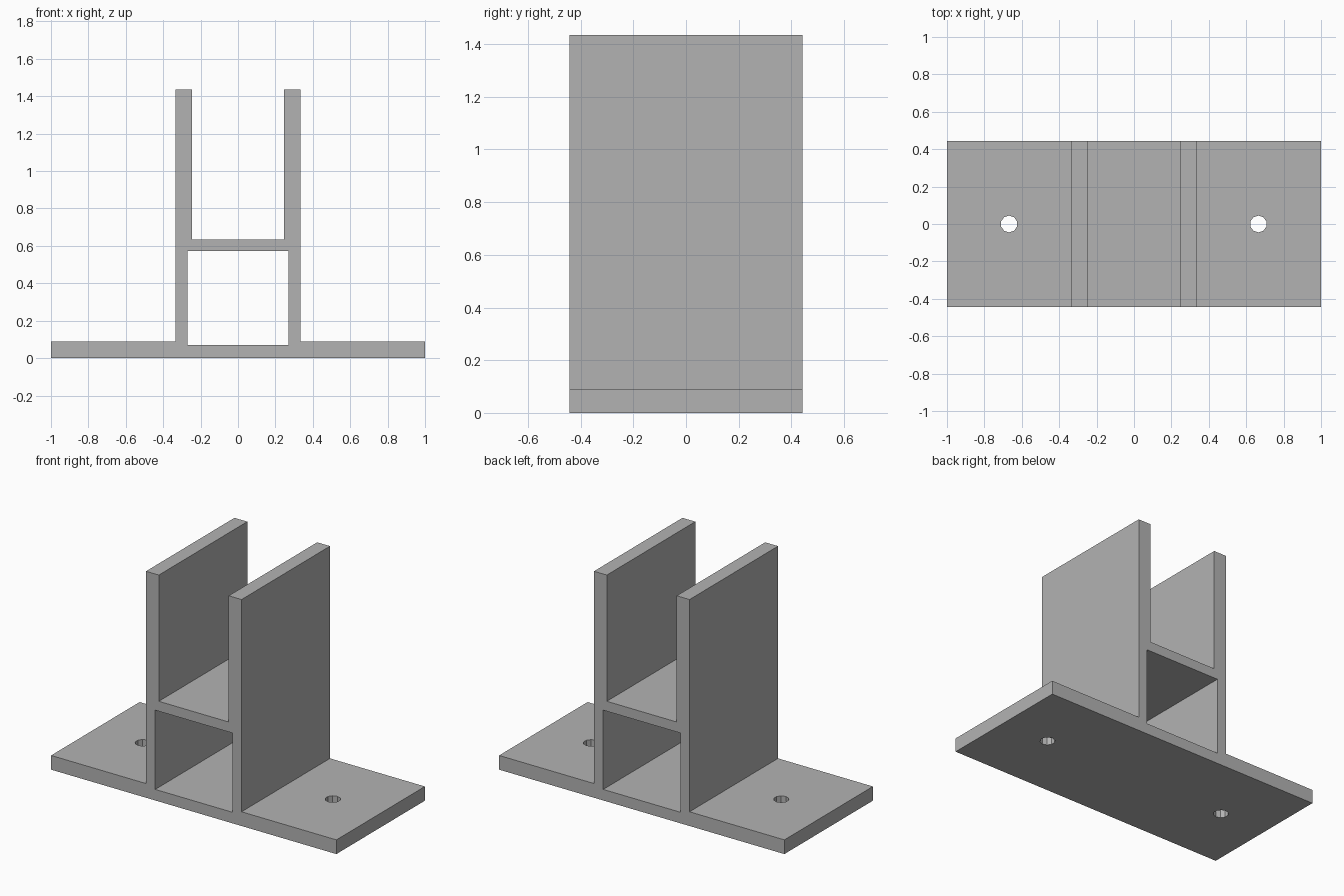
import bpy, bmesh
from mathutils import Vector

cube = bpy.data.objects.get("Cube")
if cube:
    bpy.data.objects.remove(cube, do_unlink=True)

HALF_DEPTH = 0.443
BASE_TOP, TOP = 0.09, 1.435

grey = bpy.data.materials.new("plain grey")
grey.use_nodes = True
grey.diffuse_color = (0.45, 0.45, 0.45, 1)
grey.node_tree.nodes["Principled BSDF"].inputs["Base Color"].default_value = (0.45, 0.45, 0.45, 1)


def finish(name, bm):
    bmesh.ops.recalc_face_normals(bm, faces=bm.faces)
    mesh = bpy.data.meshes.new(name)
    bm.to_mesh(mesh)
    bm.free()
    mesh.materials.append(grey)
    obj = bpy.data.objects.new(name, mesh)
    bpy.context.collection.objects.link(obj)
    return obj


def extrude_profile(name, half, depth):
    """Mirror a right-hand (x, z) outline and extrude it along y."""
    outline = half + [(-x, z) for x, z in reversed(half)]
    bm = bmesh.new()
    face = bm.faces.new([bm.verts.new((x, -depth, z)) for x, z in outline])
    moved = bmesh.ops.extrude_face_region(bm, geom=[face])["geom"]
    bmesh.ops.translate(bm, vec=Vector((0, 2 * depth, 0)),
                        verts=[v for v in moved if isinstance(v, bmesh.types.BMVert)])
    return finish(name, bm)


def cut(target, cutter):
    cutter.hide_render = True
    cutter.hide_set(True)
    mod = target.modifiers.new(cutter.name, "BOOLEAN")
    mod.operation = "DIFFERENCE"
    mod.solver = "EXACT"
    mod.object = cutter


# Flanged base with two upright walls and a raised shelf
bracket = extrude_profile("post_bracket", [
    (1, 0), (1, BASE_TOP), (0.335, BASE_TOP), (0.335, TOP),
    (0.245, TOP), (0.245, 0.635)], HALF_DEPTH)

# Rectangular tunnel below the shelf
cut(bracket, extrude_profile("tunnel_cutter", [(0.27, 0.07), (0.27, 0.572)], 0.6))

# Bolt hole through each flange
for side, x in (("left", 0.665), ("right", -0.668)):
    bm = bmesh.new()
    bmesh.ops.create_cone(bm, cap_ends=True, segments=10, radius1=0.045,
                          radius2=0.045, depth=0.4)
    bmesh.ops.translate(bm, vec=Vector((x, 0, 0)), verts=bm.verts)
    cut(bracket, finish(side + "_bolt_hole_cutter", bm))

# Bake the cuts into the bracket and drop the cutters
bpy.context.view_layer.update()
evaluated = bracket.evaluated_get(bpy.context.evaluated_depsgraph_get())
solid = bpy.data.meshes.new_from_object(evaluated)
cutters = [m.object for m in bracket.modifiers]
bracket.modifiers.clear()
bracket.data = solid
for c in cutters:
    bpy.data.objects.remove(c, do_unlink=True)
